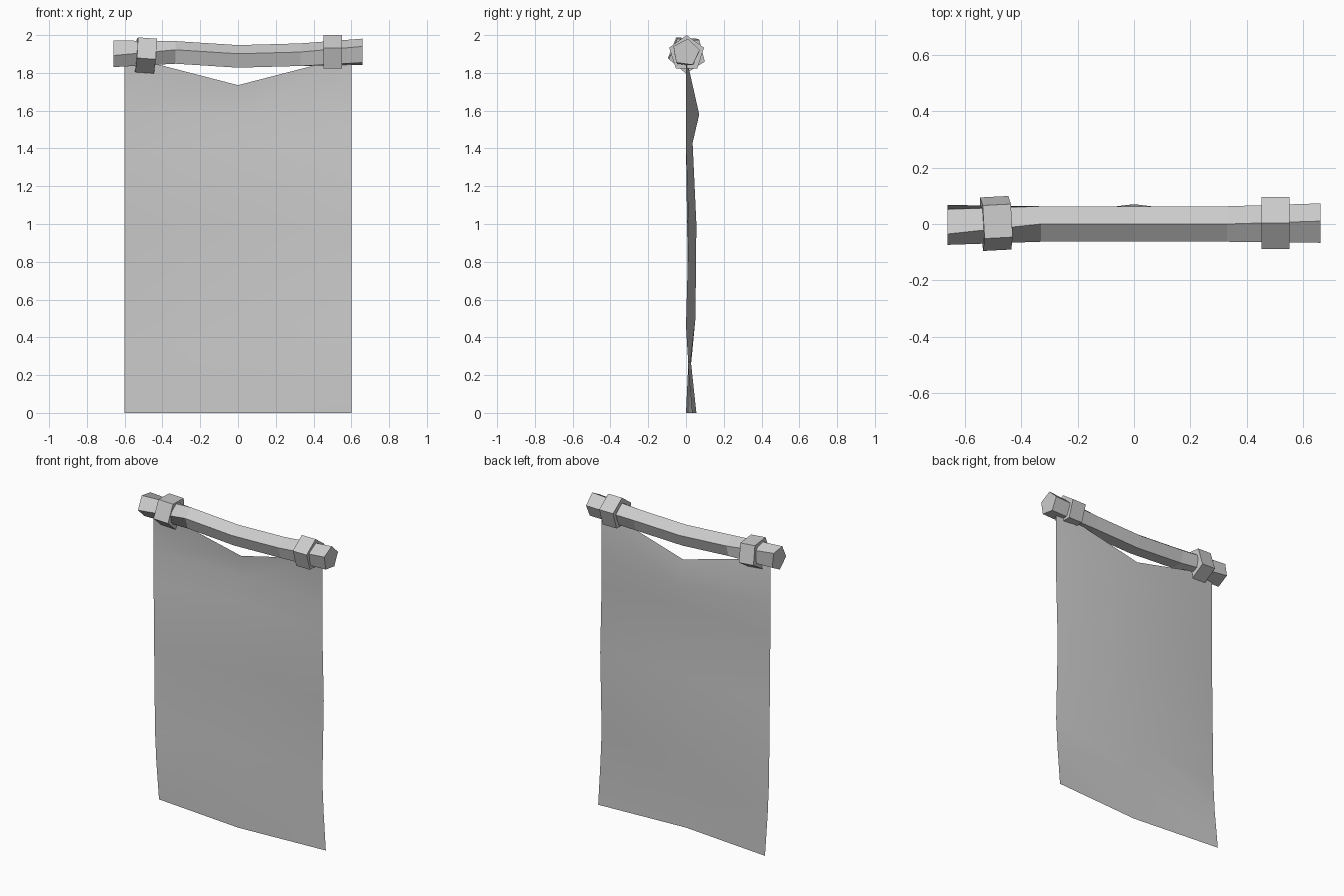
import bpy, bmesh, math
from mathutils import Matrix, Vector

if "Cube" in bpy.data.objects:
    bpy.data.objects.remove(bpy.data.objects["Cube"])

grey = bpy.data.materials.new("plain grey")
grey.diffuse_color = (0.6, 0.6, 0.6, 1)
grey.use_nodes = True
grey.node_tree.nodes["Principled BSDF"].inputs["Base Color"].default_value = grey.diffuse_color


def finish(name, bm):
    mesh = bpy.data.meshes.new(name)
    bm.to_mesh(mesh)
    bm.free()
    mesh.materials.append(grey)
    obj = bpy.data.objects.new(name, mesh)
    bpy.context.collection.objects.link(obj)
    return obj


def pentagon_tube(name, rings):
    """Loft pentagons through rings of (x, y, z, radius, turn in degrees)."""
    bm = bmesh.new()
    loops = []
    for x, y, z, r, turn in rings:
        angles = [math.radians(90 + turn + 72 * i) for i in range(5)]
        loops.append([bm.verts.new((x, y + r * math.cos(a), z + r * math.sin(a)))
                      for a in angles])
    for a, b in zip(loops, loops[1:]):
        for i in range(5):
            j = (i + 1) % 5
            bm.faces.new((a[i], a[j], b[j], b[i]))
    bm.faces.new(loops[0])
    bm.faces.new(loops[-1])
    bmesh.ops.recalc_face_normals(bm, faces=bm.faces)
    return finish(name, bm)


# Sagging wooden pole, twisted at one end
pentagon_tube("pole", [
    (-0.66, 0, 1.905, 0.075, 28),
    (-0.33, 0, 1.902, 0.066, 0),
    (0.00, 0, 1.881, 0.066, 0),
    (0.33, 0, 1.890, 0.066, 0),
    (0.66, 0, 1.908, 0.074, -8),
])

# Collars: the left one is turned and tilted
left = pentagon_tube("left_collar", [(-0.05, 0, 0, 0.1, 32), (0.05, 0, 0, 0.1, 32)])
left.data.transform(Matrix.Translation((-0.488, 0.004, 1.900))
                    @ Matrix.Rotation(math.radians(4), 4, 'Y')
                    @ Matrix.Rotation(math.radians(3), 4, 'Z'))
pentagon_tube("right_collar", [(0.452, 0.003, 1.903, 0.097, 0),
                               (0.55, 0.003, 1.903, 0.097, 0)])

# Hanging cloth: each row is (edge z, centre z, left y, centre y, right y)
rows = [
    (1.89, 1.735, 0.000, 0.030, 0.000),
    (1.62, 1.58, 0.000, 0.070, 0.000),
    (1.41, 1.43, 0.000, 0.035, 0.000),
    (0.97, 1.00, 0.006, 0.055, 0.014),
    (0.46, 0.50, 0.014, 0.050, 0.000),
    (0.26, 0.28, 0.027, 0.025, 0.012),
    (0.00, 0.00, 0.055, 0.000, 0.035),
]
bm = bmesh.new()
grid = [[bm.verts.new((-0.6, yl, ze)), bm.verts.new((0, yc, zc)), bm.verts.new((0.6, yr, ze))]
        for ze, zc, yl, yc, yr in rows]
for upper, lower in zip(grid, grid[1:]):
    for i in range(2):
        f = bm.faces.new((lower[i], lower[i + 1], upper[i + 1], upper[i]))
        f.smooth = True
finish("cloth", bm)
